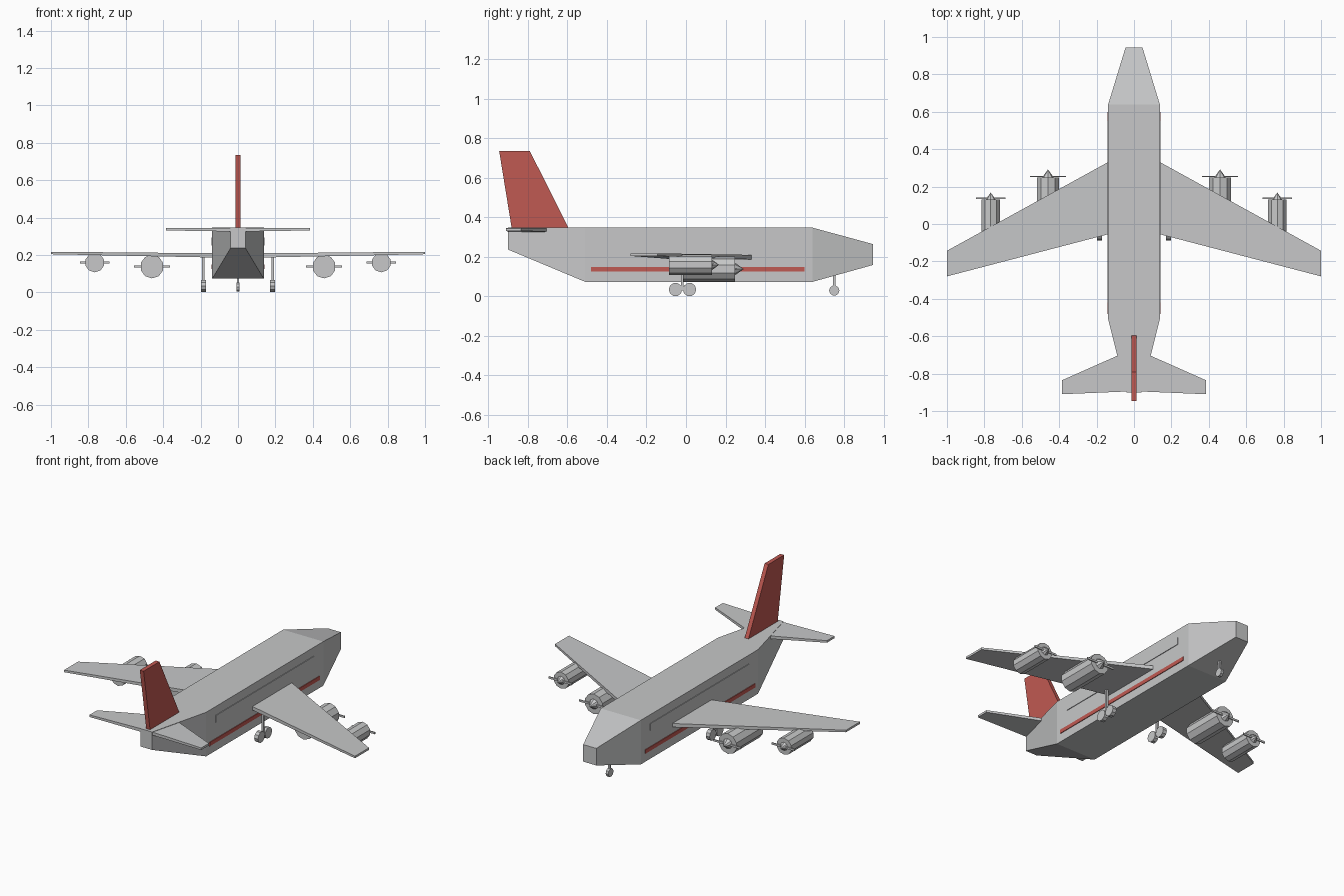
import bpy, bmesh, math
from mathutils import Matrix

if "Cube" in bpy.data.objects:
    bpy.data.objects.remove(bpy.data.objects["Cube"])


def material(name, rgb):
    m = bpy.data.materials.new(name)
    m.diffuse_color = (*rgb, 1)
    m.use_nodes = True
    m.node_tree.nodes["Principled BSDF"].inputs["Base Color"].default_value = m.diffuse_color
    return m


GREY = material("light grey", (0.57, 0.575, 0.58))
RED = material("red", (0.53, 0.10, 0.085))


def finish(name, bm, mat):
    bmesh.ops.recalc_face_normals(bm, faces=bm.faces)
    mesh = bpy.data.meshes.new(name)
    bm.to_mesh(mesh)
    bm.free()
    mesh.materials.append(mat)
    ob = bpy.data.objects.new(name, mesh)
    bpy.context.collection.objects.link(ob)
    return ob


def loft(name, rings, mat):
    """Skin a row of equal-sized rings and cap both ends."""
    bm = bmesh.new()
    rows = [[bm.verts.new(p) for p in ring] for ring in rings]
    n = len(rows[0])
    for a, b in zip(rows, rows[1:]):
        for i in range(n):
            j = (i + 1) % n
            bm.faces.new((a[i], a[j], b[j], b[i]))
    bm.faces.new(rows[0])
    bm.faces.new(rows[-1])
    return finish(name, bm, mat)


def box(name, x0, x1, y0, y1, z0, z1, mat=GREY):
    ring = lambda y: [(x0, y, z0), (x1, y, z0), (x1, y, z1), (x0, y, z1)]
    return loft(name, [ring(y0), ring(y1)], mat)


def cylinder(name, centre, r1, r2, length, sides, axis, mat=GREY):
    """Cylinder or cone along x or y; r2 is the radius at the positive end."""
    bm = bmesh.new()
    rot = (Matrix.Rotation(-math.pi / 2, 4, 'X') if axis == 'Y'
           else Matrix.Rotation(math.pi / 2, 4, 'Y'))
    bmesh.ops.create_cone(bm, cap_ends=True, segments=sides, radius1=r1,
                          radius2=r2, depth=length,
                          matrix=Matrix.Translation(centre) @ rot)
    return finish(name, bm, mat)


# Fuselage: tail, rear shoulder, front shoulder, nose
def section(y, w, z0, z1):
    return [(-w, y, z0), (w, y, z0), (w, y, z1), (-w, y, z1)]


loft("fuselage", [section(-0.90, 0.04, 0.236, 0.347),
                  section(-0.51, 0.138, 0.073, 0.347),
                  section(0.64, 0.138, 0.073, 0.347),
                  section(0.945, 0.045, 0.158, 0.264)], GREY)

# Tail fin
fin = [(-0.88, 0.335), (-0.59, 0.335), (-0.595, 0.347), (-0.79, 0.735), (-0.945, 0.735)]
loft("tail_fin", [[(x, y, z) for y, z in fin] for x in (-0.013, 0.013)], RED)


def panel(x, y_front, y_back, z0, z1):
    return [(x, y_front, z0), (x, y_back, z0), (x, y_back, z1), (x, y_front, z1)]


for s, side in ((1, "right"), (-1, "left")):
    # Wing and tailplane
    loft(side + "_wing", [panel(s * 0.12, 0.341, -0.050, 0.186, 0.209),
                          panel(s * 1.0, -0.143, -0.28, 0.204, 0.217)], GREY)
    loft(side + "_tailplane", [panel(s * 0.005, -0.667, -0.894, 0.325, 0.345),
                               panel(s * 0.384, -0.835, -0.91, 0.331, 0.344)], GREY)

    # Side stripe and window band plates
    x0, x1 = sorted((s * 0.136, s * 0.142))
    box(side + "_stripe", x0, x1, -0.48, 0.60, 0.125, 0.149, RED)
    box(side + "_window_band", x0, x1, -0.42, 0.55, 0.25, 0.293)

    # Engines with spinner and two-blade propeller
    for label, x, y0, y1, z, r, span, tip in (
            ("inner", 0.46, -0.015, 0.248, 0.138, 0.063, 0.096, 0.292),
            ("outer", 0.766, -0.085, 0.132, 0.159, 0.052, 0.079, 0.168)):
        name = f"{side}_{label}_"
        x *= s
        cylinder(name + "engine", (x, (y0 + y1) / 2, z), r, r, y1 - y0, 10, 'Y')
        cylinder(name + "spinner", (x, (y1 + tip) / 2, z), r * 0.5, 0, tip - y1, 8, 'Y')
        box(name + "propeller", x - span, x + span, y1 + 0.003, y1 + 0.009,
            z - 0.006, z + 0.006)

    # Main landing gear: strut, axle beam, two wheels
    x = s * 0.185
    box(side + "_gear_strut", x - 0.007, x + 0.007, -0.026, -0.012, 0.035, 0.195)
    box(side + "_gear_beam", x - 0.007, x + 0.007, -0.053, 0.018, 0.030, 0.044)
    for label, y in (("rear", -0.053), ("front", 0.018)):
        cylinder(f"{side}_{label}_wheel", (x, y, 0.034), 0.034, 0.034, 0.026, 10, 'X')

# Nose landing gear
box("nose_gear_strut", -0.006, 0.006, 0.744, 0.756, 0.03, 0.12)
cylinder("nose_wheel", (0, 0.75, 0.029), 0.026, 0.026, 0.018, 10, 'X')
